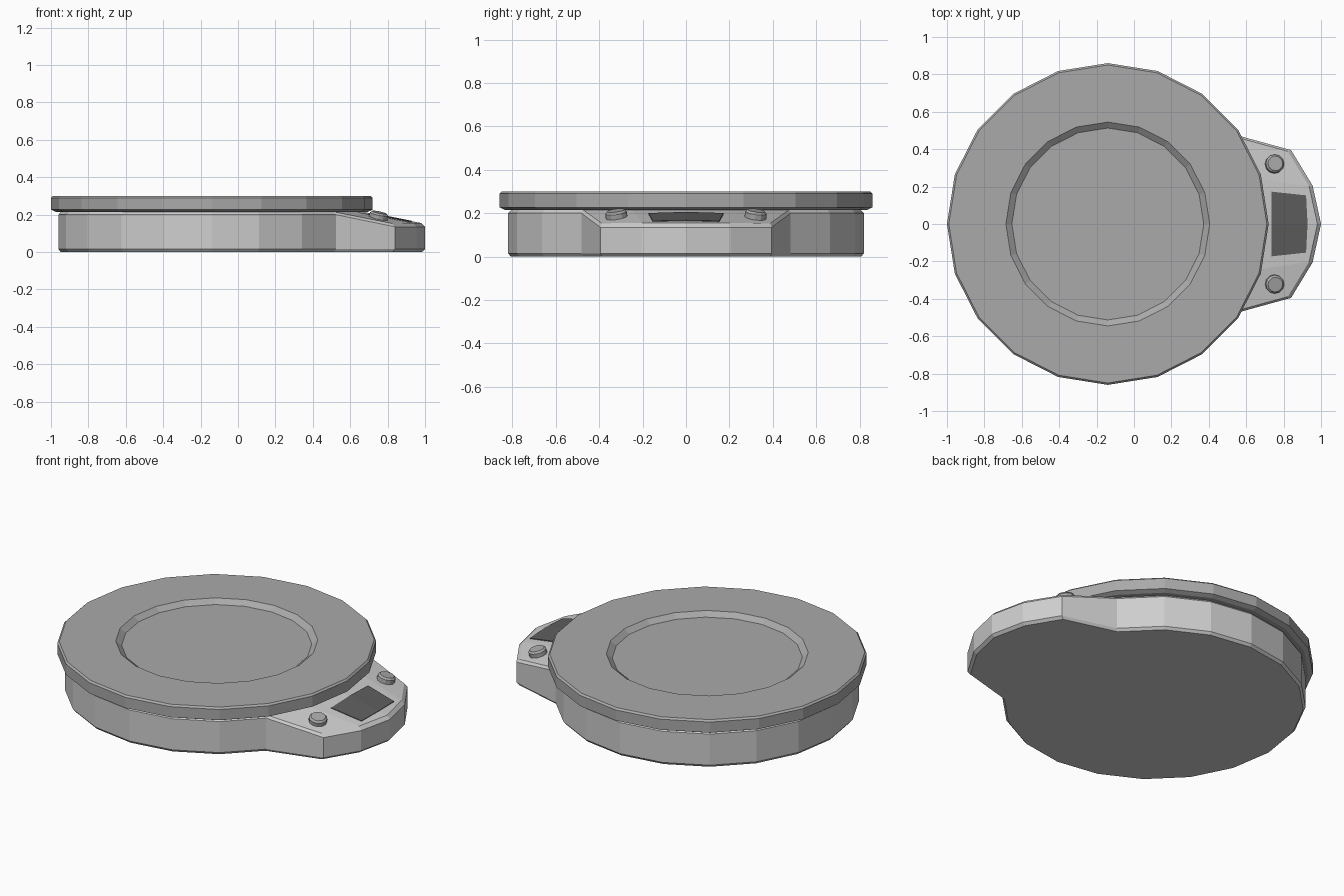
import bpy, bmesh, math
from mathutils import Vector

if "Cube" in bpy.data.objects:
    bpy.data.objects.remove(bpy.data.objects["Cube"])

CX = -0.14          # centre of the round body
N = 20              # sides of the round body


def mat(name, v):
    m = bpy.data.materials.new(name)
    m.diffuse_color = (v, v, v, 1)
    m.use_nodes = True
    m.node_tree.nodes["Principled BSDF"].inputs["Base Color"].default_value = m.diffuse_color
    return m


light = mat("light grey", 0.62)
mid = mat("mid grey", 0.40)
dark = mat("dark grey", 0.115)


def make(name, bm, m):
    bmesh.ops.recalc_face_normals(bm, faces=bm.faces[:])
    me = bpy.data.meshes.new(name)
    bm.to_mesh(me)
    bm.free()
    me.materials.append(m)
    ob = bpy.data.objects.new(name, me)
    bpy.context.collection.objects.link(ob)
    return ob


def circ(r, i):
    a = 2 * math.pi * i / N
    return (CX + r * math.cos(a), r * math.sin(a))


def bridge(bm, a, b):
    for i in range(len(a)):
        j = (i + 1) % len(a)
        bm.faces.new((a[i], a[j], b[j], b[i]))


def lathe(name, profile, n, m):
    bm = bmesh.new()
    rings = [[bm.verts.new((r * math.cos(2 * math.pi * i / n), r * math.sin(2 * math.pi * i / n), z))
              for i in range(n)] for r, z in profile]
    for a, b in zip(rings, rings[1:]):
        bridge(bm, a, b)
    bm.faces.new(rings[0])
    bm.faces.new(rings[-1])
    return make(name, bm, m)


# weighing plate with a shallow round recess
plate = lathe("weighing_plate", [(0.835, 0.215), (0.86, 0.227), (0.86, 0.29), (0.85, 0.30),
                                 (0.545, 0.30), (0.513, 0.275)], N, mid)
plate.location.x = CX

# base: round body with a sloping control panel on the +x side
R = 0.82
outline = [(*circ(R, i), 0.20, 0.215) for i in range(2, 19)]
outline += [(0.84, -0.395, 0.135, 0.153), (0.955, -0.205, 0.135, 0.155), (1.0, 0, 0.135, 0.155),
            (0.955, 0.205, 0.135, 0.155), (0.84, 0.395, 0.135, 0.153)]
bm = bmesh.new()


def ring(scale, zf):
    return [bm.verts.new((CX + (p[0] - CX) * scale, p[1] * scale, zf(p))) for p in outline]


rings = [ring(0.985, lambda p: 0), ring(1, lambda p: 0.015), ring(1, lambda p: p[2]), ring(0.983, lambda p: p[3])]
for a, b in zip(rings, rings[1:]):
    bridge(bm, a, b)
bm.faces.new(rings[0])
t = rings[-1]
E1, F, E2 = [bm.verts.new((*circ(R * 0.983, i), 0.215)) for i in (-1, 0, 1)]
bm.faces.new(t[:17] + [E1, F, E2])
A2, A1 = t[0], t[16]
B1, C1, D, C2, B2 = t[17:]
for f in ((A1, B1, C1, E1), (E1, C1, D, F), (F, D, C2, E2), (E2, C2, B2, A2)):
    bm.faces.new(f)
make("base", bm, light)

# display: thin plate folded along the panel's middle line
bm = bmesh.new()


def panel_z(x, y):
    return 0.215 - 0.2 * (x - 0.67 + 0.158 * abs(y))


pts = [(0.735, -0.173), (0.92, -0.153), (0.928, 0), (0.92, 0.153), (0.735, 0.173), (0.735, 0)]
lo = [bm.verts.new((x, y, panel_z(x, y) - 0.003)) for x, y in pts]
hi = [bm.verts.new((x, y, panel_z(x, y) + 0.004)) for x, y in pts]
bridge(bm, lo, hi)
for v in (lo, hi):
    bm.faces.new((v[0], v[1], v[2], v[5]))
    bm.faces.new((v[5], v[2], v[3], v[4]))
make("display", bm, dark)

# two buttons, tilted with the panel
for s, name in ((-1, "front_button"), (1, "back_button")):
    b = lathe(name, [(0.05, -0.02), (0.05, 0.02), (0.04, 0.03)], 12, mid)
    b.location = (0.75, s * 0.32, 0.183)
    b.rotation_mode = 'QUATERNION'
    b.rotation_quaternion = Vector((0, 0, 1)).rotation_difference(Vector((0.2, s * 0.14, 1)))
